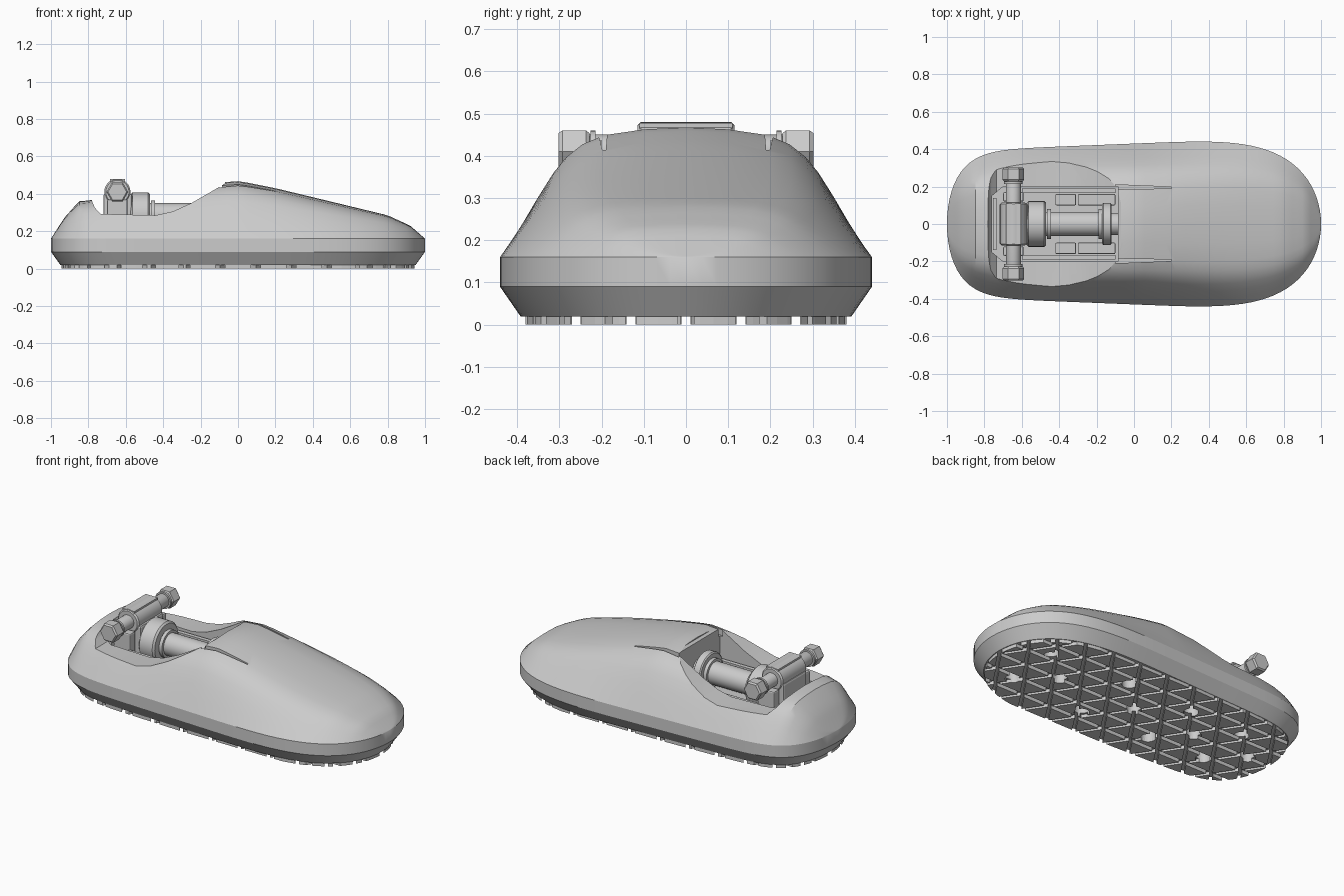
import bpy, bmesh, math
from mathutils import Matrix, Vector

old = bpy.data.objects.get("Cube")
if old:
    bpy.data.objects.remove(old, do_unlink=True)

grey = bpy.data.materials.new("plain grey")
grey.use_nodes = True
colour = (0.6, 0.6, 0.6, 1)
grey.diffuse_color = colour
grey.node_tree.nodes["Principled BSDF"].inputs["Base Color"].default_value = colour


def finish(name, bm):
    bmesh.ops.recalc_face_normals(bm, faces=bm.faces)
    mesh = bpy.data.meshes.new(name)
    bm.to_mesh(mesh)
    bm.free()
    mesh.materials.append(grey)
    ob = bpy.data.objects.new(name, mesh)
    bpy.context.collection.objects.link(ob)
    return ob


def activate(ob):
    bpy.ops.object.select_all(action='DESELECT')
    ob.select_set(True)
    bpy.context.view_layer.objects.active = ob


def smooth(ob, degrees=25):
    activate(ob)
    bpy.ops.object.shade_smooth_by_angle(angle=math.radians(degrees))


def boolean(ob, cutter, operation='DIFFERENCE'):
    cutter.hide_render = True
    mod = ob.modifiers.new("cut", 'BOOLEAN')
    mod.operation, mod.object, mod.solver = operation, cutter, 'EXACT'
    activate(ob)
    bpy.ops.object.modifier_apply(modifier=mod.name)


def prism(bm, points, depth):
    """Extrude a closed polygon by a vector."""
    base = bm.faces.new([bm.verts.new(p) for p in points])
    ext = bmesh.ops.extrude_face_region(bm, geom=[base])["geom"]
    bmesh.ops.translate(bm, vec=depth, verts=[v for v in ext if isinstance(v, bmesh.types.BMVert)])


def box(name, lo, hi, bevel=0):
    bm = bmesh.new()
    lo, hi = Vector(lo), Vector(hi)
    bmesh.ops.create_cube(bm, size=1, matrix=Matrix.Translation((lo + hi) / 2) @ Matrix.Diagonal((*(hi - lo), 1)))
    if bevel:
        bmesh.ops.bevel(bm, geom=bm.edges[:], offset=bevel, segments=2, affect='EDGES', profile=0.5)
    return finish(name, bm)


def lathe(name, axis, centre, profile, sides=32):
    """Closed solid of revolution from (distance, radius) pairs."""
    bm = bmesh.new()
    turn = Matrix.Rotation(math.pi / 2, 4, 'Y') if axis == 'X' else Matrix.Rotation(-math.pi / 2, 4, 'X')
    place = Matrix.Translation(centre) @ turn
    rings = [[bm.verts.new(place @ Vector((r * math.cos(math.tau * i / sides), r * math.sin(math.tau * i / sides), d)))
              for i in range(sides)] for d, r in profile]
    for a, b in zip(rings, rings[1:]):
        for i in range(sides):
            j = (i + 1) % sides
            bm.faces.new((a[i], a[j], b[j], b[i]))
    bm.faces.new(rings[0])
    bm.faces.new(rings[-1])
    ob = finish(name, bm)
    smooth(ob)
    return ob


def half_width(x):
    power = 4 if x > 0 else 9
    return (0.43 + 0.04 * x) * math.sqrt(max(0, 1 - abs(x) ** power))


RIDGE = [(-1, .16), (-.93, .27), (-.85, .36), (-.79, .365), (-.6, .41), (-.06, .463),
         (.01, .468), (.2, .43), (.8, .285), (.92, .23), (1, .16)]


def ridge(x):
    for (x0, z0), (x1, z1) in zip(RIDGE, RIDGE[1:]):
        if x <= x1:
            return z0 + (z1 - z0) * (x - x0) / (x1 - x0)
    return RIDGE[-1][1]


# Foot shell: cross sections lofted from heel to toe
ARC = [(1, 0), (.91, .23), (.82, .45), (.73, .65), (.66, .77), (.57, .87), (.45, .94), (.23, .985)]
STATIONS = [-math.cos(math.pi * i / 56) for i in range(57)]
bm = bmesh.new()
sections = []
for x in STATIONS:
    w, top = half_width(x), ridge(x)
    side = [(x * .95, w * .89, .02), (x, w, .09)] + [(x, w * a, .16 + (top - .16) * b) for a, b in ARC]
    loop = side + [(x, 0, top)] + [(px, -py, pz) for px, py, pz in reversed(side)]
    sections.append([bm.verts.new(p) for p in loop])
for a, b in zip(sections, sections[1:]):
    for i in range(len(a)):
        j = (i + 1) % len(a)
        bm.faces.new((a[i], a[j], b[j], b[i]))
bmesh.ops.remove_doubles(bm, verts=bm.verts, dist=1e-5)
shell = finish("foot_shell", bm)

# Ankle opening: swept side cut, inner well and relief slots
bm = bmesh.new()
opening = [(-.79, .6), (-.78, .36), (-.765, .325), (-.735, .292), (-.44, .285), (-.35, .305),
           (-.25, .35), (-.12, .425), (-.07, .455), (-.06, .6)]
prism(bm, [(x, -.6, z) for x, z in opening], (0, 1.2, 0))
boolean(shell, finish("opening_cutter", bm))
bm = bmesh.new()
well = [(-.76, .15), (-.7, .2), (-.085, .2), (-.085, -.2), (-.7, -.2), (-.76, -.15)]
prism(bm, [(x, y, .15) for x, y in well], (0, 0, .5))
boolean(shell, finish("well_cutter", bm))
for s in (-1, 1):
    bm = bmesh.new()
    prism(bm, [(-.1, s * .185, .4), (-.1, s * .21, .4), (.2, s * .198, .4), (.2, s * .19, .4)], (0, 0, .1))
    boolean(shell, finish("slot_cutter", bm))

# Round sockets in the sole
bm = bmesh.new()
sockets = [(-.8, 0), (-.62, .16), (-.62, -.16), (-.42, 0), (-.25, .18), (-.25, -.18),
           (0, 0), (.2, .2), (.2, -.2), (.52, 0), (.72, .16), (.72, -.16)]
for x, y in sockets:
    bmesh.ops.create_cone(bm, cap_ends=True, segments=20, radius1=.042, radius2=.042, depth=.1,
                          matrix=Matrix.Translation((x, y, .02)))
socket_cutter = finish("socket_cutter", bm)
boolean(shell, socket_cutter)
smooth(shell)

# Tread: triangular lugs trimmed to the sole outline
bm = bmesh.new()
side, high = .19, .13
for row in range(-4, 4):
    for col in range(-12, 13):
        flip = 1 if (row + col) % 2 else -1
        cx, cy = col * side / 2, (row + .5) * high
        tri = [(cx - side * .37, cy - flip * high * .4, 0), (cx + side * .37, cy - flip * high * .4, 0),
               (cx, cy + flip * high * .42, 0)]
        prism(bm, tri, (0, 0, .028))
tread = finish("tread_lugs", bm)
bm = bmesh.new()
outline = [(x * .945, half_width(x) * .885, -.01) for x in STATIONS]
outline += [(x, -y, z) for x, y, z in reversed(outline[1:-1])]
prism(bm, outline, (0, 0, .06))
boolean(tread, finish("sole_outline_cutter", bm), 'INTERSECT')
boolean(tread, socket_cutter)

# Ankle piston lying along the foot
PZ = .285
lathe("piston_tube", 'X', (-.5, 0, PZ), [(0, .065), (.36, .065)])
lathe("piston_rear_collar", 'X', (-.575, 0, PZ), [(0, .11), (.01, .122), (.095, .122), (.105, .112)])
lathe("piston_front_flange", 'X', (-.17, 0, PZ), [(0, .105), (.006, .112), (.044, .112), (.05, .105)])
lathe("piston_end_stub", 'X', (-.125, 0, PZ), [(0, .06), (.06, .06)])
for x in (-.465, -.19):
    lathe("tube_ring", 'X', (x, 0, PZ), [(0, .08), (.02, .08)])

# Ankle yoke and cross axle
AX, AZ = -.645, .41
box("yoke_block", (-.72, -.11, .2), (-.565, .11, .4), .012)
lathe("yoke_barrel", 'Y', (AX, -.115, AZ), [(0, .062), (.008, .07), (.222, .07), (.23, .062)])
box("yoke_cap", (-.685, -.11, .45), (-.605, .11, .478))
lathe("axle", 'Y', (AX, -.3, AZ), [(0, .028), (0.03, .04), (.57, .04), (.6, .028)], 24)
for s in (-1, 1):
    nut = lathe("hex_nut", 'Y', (AX, s * .265, AZ), [(-.037, .05), (-.028, .058), (.028, .058), (.037, .05)], 6)
    lathe("nut_washer", 'Y', (AX, s * .22, AZ), [(-.006, .05), (.006, .05)], 24)
    box("yoke_arm", (-.7, s * .145 - .025, .16), (-.59, s * .145 + .025, .37), .008)

    # Rails and floor panels inside the well
    box("side_rail", (-.6, s * .178 - .012, .15), (-.1, s * .178 + .012, .275))
    box("floor_panel_rear", (-.42, s * .13 - .03, .15), (-.31, s * .13 + .03, .24), .005)
    box("floor_panel_front", (-.3, s * .13 - .03, .15), (-.1, s * .13 + .03, .23), .005)
box("heel_cross_bar", (-.755, -.14, .15), (-.735, .14, .28))

for ob in [o for o in bpy.data.objects if o.name.split(".")[0].endswith("_cutter")]:
    bpy.data.objects.remove(ob, do_unlink=True)
